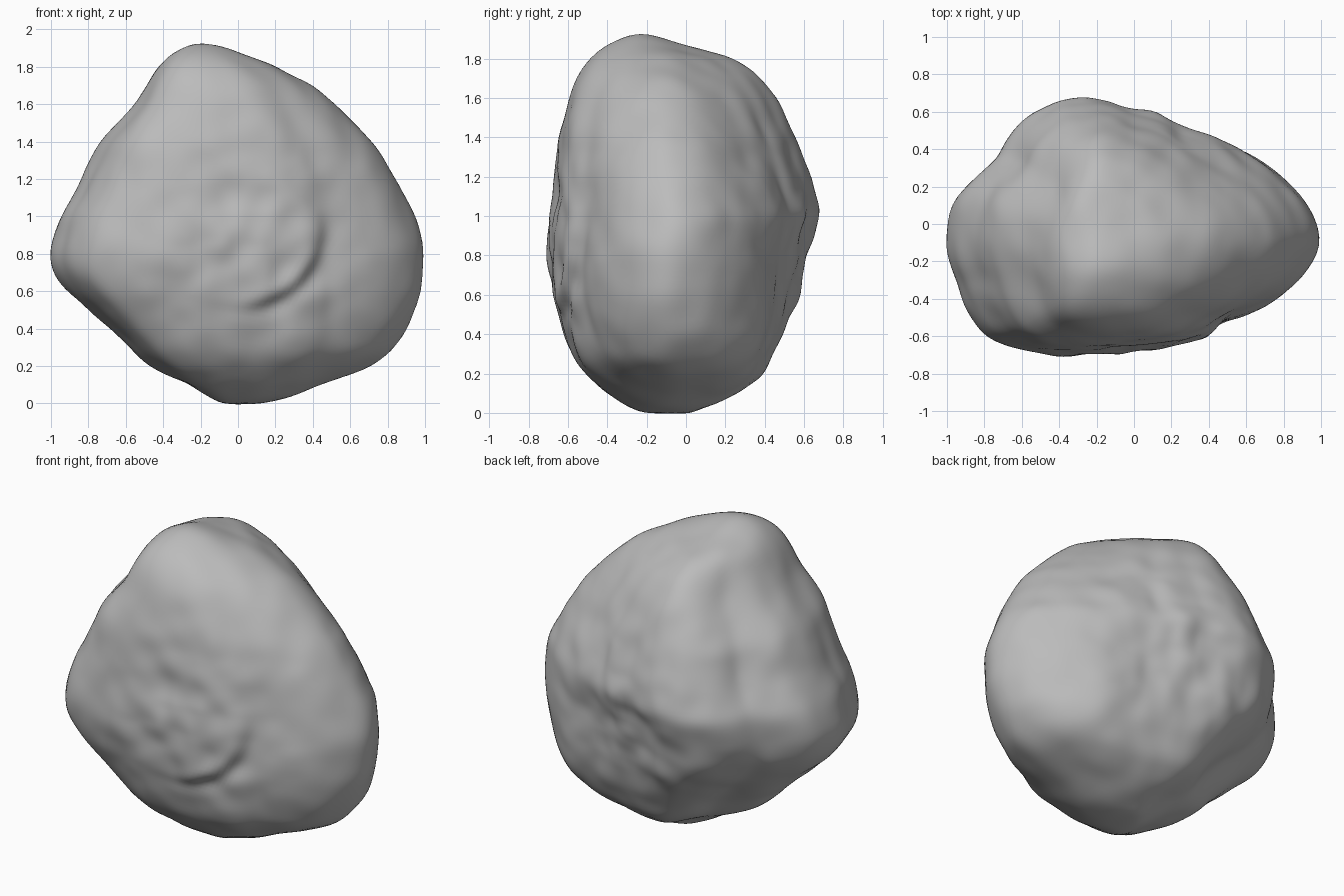
import bpy, bmesh, math
from mathutils import Vector, noise

cube = bpy.data.objects.get("Cube")
if cube:
    bpy.data.objects.remove(cube, do_unlink=True)

# Extent of the boulder at each height: z, left, right, front, back
LEVELS = [
    (0.00, -.11, .11, -.22, .04), (0.04, -.17, .28, -.31, .14),
    (0.11, -.27, .48, -.42, .29), (0.20, -.46, .70, -.50, .41),
    (0.28, -.56, .82, -.56, .45), (0.40, -.69, .91, -.60, .51),
    (0.60, -.91, .985, -.66, .575), (0.70, -.985, .995, -.67, .595),
    (0.80, -1.0, 1.0, -.68, .61), (1.00, -.95, .965, -.67, .68),
    (1.18, -.84, .875, -.655, .64), (1.38, -.745, .75, -.635, .57),
    (1.60, -.55, .53, -.58, .455), (1.70, -.49, .40, -.545, .375),
    (1.80, -.43, .21, -.48, .24), (1.86, -.37, .05, -.41, .02),
    (1.92, -.25, -.15, -.30, -.20),
]
# Plan outline: blunt on one end, wedge shaped on the other
PLAN = [
    (-1, 0), (-.97, .14), (-.75, .36), (-.6, .58), (-.45, .66), (-.29, .685),
    (-.02, .62), (.11, .6), (.27, .53), (.48, .485), (.62, .41), (.83, .24),
    (.95, .09), (1, -.08), (.93, -.21), (.81, -.35), (.48, -.52), (.3, -.62),
    (-.05, -.675), (-.6, -.67), (-.8, -.59), (-.94, -.3),
]
HALF_DEPTH = .68
TOP = LEVELS[-1][0]
polar = sorted((math.atan2(y / HALF_DEPTH, x), math.hypot(x, y / HALF_DEPTH))
               for x, y in PLAN)
turn = 2 * math.pi
polar = [(polar[-1][0] - turn, polar[-1][1])] + polar + [(polar[0][0] + turn, polar[0][1])]


def lookup(table, key):
    """Linear interpolation in a table sorted by its first column."""
    for a, b in zip(table, table[1:]):
        if key <= b[0]:
            t = (key - a[0]) / (b[0] - a[0])
            return [p + (q - p) * t for p, q in zip(a[1:], b[1:])]
    return table[-1][1:]


def lobe(angle, degrees):
    return max(0, math.cos(angle - math.radians(degrees))) ** 6


def inside(p):
    if not 0 <= p.z <= TOP:
        return False
    x0, x1, y0, y1 = lookup(LEVELS, p.z)
    u = (2 * p.x - x0 - x1) / (x1 - x0)
    v = (2 * p.y - y0 - y1) / (y1 - y0)
    angle = math.atan2(v, u)
    radius = lookup(polar, angle)[0]
    # The back corners lean: one is full below, the other is undercut
    rise = max(-.5, min(.5, p.z - .8))
    radius *= 1 - .25 * rise * lobe(angle, 45) + .2 * min(0, rise) * lobe(angle, 135)
    return math.hypot(u, v) < radius


# Boulder body: a ball pushed out to the outline
bm = bmesh.new()
bmesh.ops.create_icosphere(bm, subdivisions=6, radius=1)
centre = Vector((-.05, -.05, .9))
for v in bm.verts:
    d = v.co.normalized()
    near, far = 0, 1.6
    for _ in range(16):
        mid = (near + far) / 2
        if inside(centre + d * mid):
            near = mid
        else:
            far = mid
    v.co = centre + d * near
for _ in range(5):
    bmesh.ops.smooth_vert(bm, verts=bm.verts, factor=.5,
                          use_axis_x=True, use_axis_y=True, use_axis_z=True)

# Weathering: broad lumps, finer dents front and back, and a chipped step in front
CHIP = Vector((.02, .95))
bm.normal_update()
normals = [v.normal.copy() for v in bm.verts]
for v, n in zip(bm.verts, normals):
    p = v.co.copy()
    rough = math.exp(-4 * ((p.x - .1) ** 2 + (p.z - .85) ** 2))
    h = .004 + .012 * noise.noise(p * 3) + .008 * noise.noise(p * 6 + Vector((5, 2, 1)))
    h += .02 * rough * noise.noise(p * 7 + Vector((1, 8, 3)))
    if p.y < -.2:
        away = Vector((p.x, p.z)) - CHIP
        step = (away.length - .43) / .06
        facing = max(0, away.normalized().dot(Vector((.64, -.77)))) ** 3
        h -= .04 * step * math.exp(-step * step) * facing
    v.co = p + n * h

mesh = bpy.data.meshes.new("boulder")
bm.to_mesh(mesh)
bm.free()
boulder = bpy.data.objects.new("boulder", mesh)
bpy.context.collection.objects.link(boulder)

# Plain stone colour
stone = bpy.data.materials.new("grey stone")
stone.use_nodes = True
colour = (.5, .5, .5, 1)
stone.diffuse_color = colour
stone.node_tree.nodes["Principled BSDF"].inputs["Base Color"].default_value = colour
mesh.materials.append(stone)

bpy.ops.object.select_all(action='DESELECT')
boulder.select_set(True)
bpy.context.view_layer.objects.active = boulder
bpy.ops.object.shade_smooth_by_angle(angle=math.radians(40))
